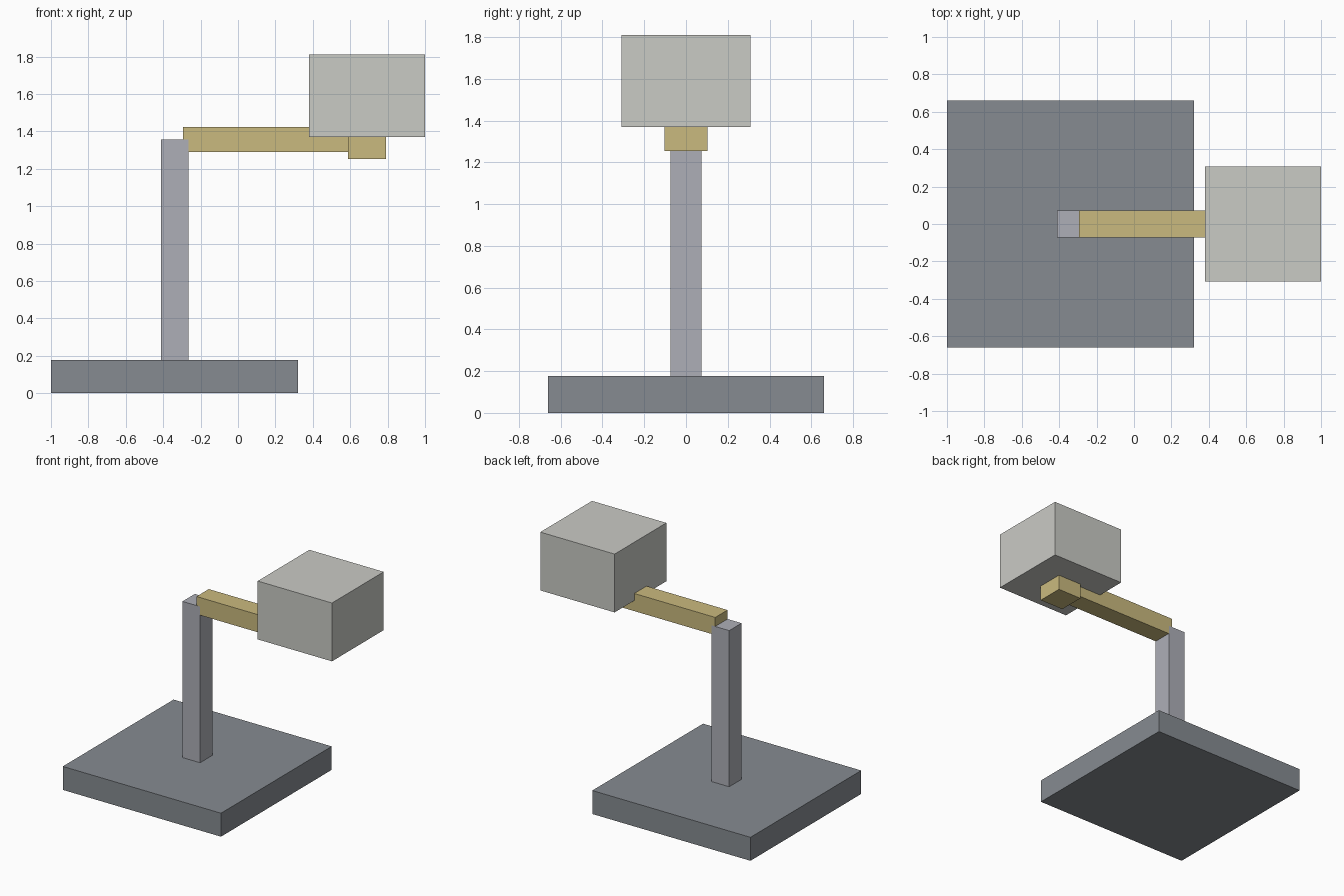
import bpy

cube = bpy.data.objects.get("Cube")
if cube:
    bpy.data.objects.remove(cube, do_unlink=True)


def material(name, rgb):
    mat = bpy.data.materials.new(name)
    mat.use_nodes = True
    color = (*rgb, 1.0)
    mat.diffuse_color = color
    mat.node_tree.nodes["Principled BSDF"].inputs["Base Color"].default_value = color
    return mat


def box(name, x, y_half, z, mat):
    """Box spanning x and z ranges, symmetric in y."""
    bpy.ops.mesh.primitive_cube_add(size=1)
    obj = bpy.context.object
    obj.name = obj.data.name = name
    obj.location = (sum(x) / 2, 0, sum(z) / 2)
    obj.scale = (x[1] - x[0], 2 * y_half, z[1] - z[0])
    bpy.ops.object.transform_apply(location=False, rotation=False, scale=True)
    obj.data.materials.append(mat)
    return obj


dark_grey = material("dark grey", (0.24, 0.26, 0.285))
light_grey = material("light grey", (0.42, 0.43, 0.475))
brass = material("brass", (0.59, 0.49, 0.21))
off_white = material("off white", (0.59, 0.595, 0.56))

# Foot and upright
box("base", (-1.0, 0.32), 0.66, (0.0, 0.177), dark_grey)
box("post", (-0.412, -0.265), 0.0735, (0.177, 1.355), light_grey)

# Arm with the socket at its free end
box("arm", (-0.295, 0.69), 0.073, (1.29, 1.423), brass)
box("socket", (0.588, 0.79), 0.102, (1.253, 1.40), brass)

# Shade resting on the socket
box("shade", (0.38, 1.0), 0.308, (1.37, 1.81), off_white)
